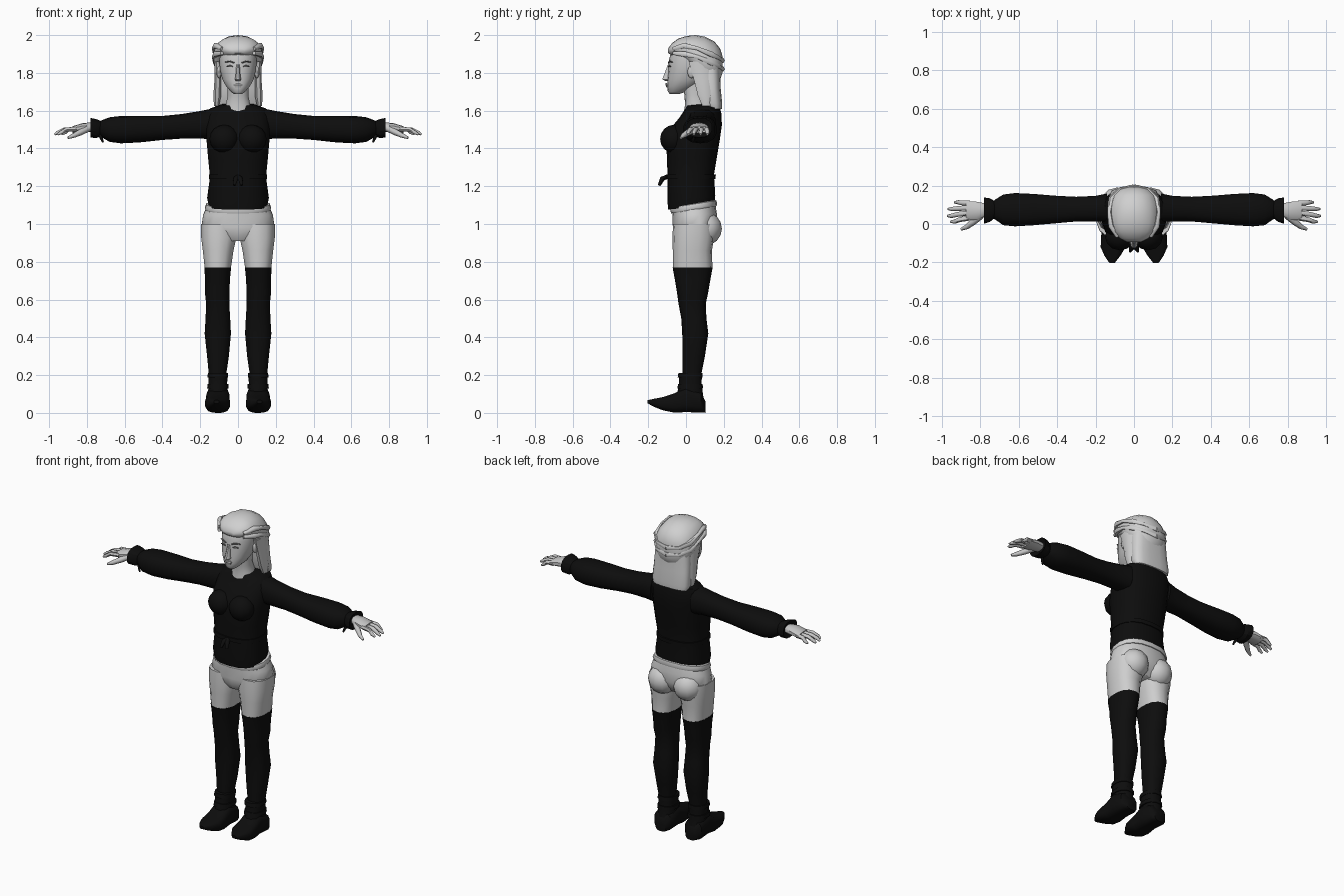
import bpy, bmesh, math
from mathutils import Vector


def material(name, v):
    m = bpy.data.materials.new(name)
    m.diffuse_color = (v, v, v, 1)
    return m


BLACK = material("black cloth", 0.004)
SKIN = material("skin grey", 0.56)
HAIR = material("hair grey", 0.63)
PANTS = material("pants grey", 0.62)
DARK = material("feature grey", 0.12)


def finish(name, bm, mat, mirror, angle):
    bmesh.ops.recalc_face_normals(bm, faces=bm.faces)
    me = bpy.data.meshes.new(name)
    bm.to_mesh(me)
    bm.free()
    me.materials.append(mat)
    ob = bpy.data.objects.new(name, me)
    bpy.context.collection.objects.link(ob)
    bpy.ops.object.select_all(action='DESELECT')
    bpy.context.view_layer.objects.active = ob
    ob.select_set(True)
    bpy.ops.object.shade_smooth_by_angle(angle=math.radians(angle))
    if mirror:
        mod = ob.modifiers.new("mirror", 'MIRROR')
        mod.use_mirror_merge = False
    return ob


def skin_rings(name, rings, mat, mirror, angle):
    bm = bmesh.new()
    rows = [[bm.verts.new(p) for p in r] for r in rings]
    n = len(rows[0])
    for a, b in zip(rows, rows[1:]):
        for i in range(n):
            j = (i + 1) % n
            bm.faces.new((a[i], a[j], b[j], b[i]))
    bm.faces.new(rows[0])
    bm.faces.new(rows[-1])
    return finish(name, bm, mat, mirror, angle)


def loft(name, axis, sections, mat, mirror=False, n=14, p=2.4, tilt=0, angle=45):
    """Sections: position on axis, then min/max on each of the other two axes."""
    rings = []
    for s, a0, a1, b0, b1 in sections:
        ring = []
        for i in range(n):
            t = 2 * math.pi * (i + 0.5) / n
            c, d = math.cos(t), math.sin(t)
            u = (a0 + a1) / 2 + (a1 - a0) / 2 * math.copysign(abs(c) ** (2 / p), c)
            v = (b0 + b1) / 2 + (b1 - b0) / 2 * math.copysign(abs(d) ** (2 / p), d)
            q = {'x': (s, u, v), 'y': (u, s, v), 'z': (u, v, s + tilt * (v - 0.04))}[axis]
            ring.append(q)
        rings.append(ring)
    return skin_rings(name, rings, mat, mirror, angle)


def tube(name, path, mat, mirror=True, n=6):
    """Path points: x, y, z, radius."""
    pts = [Vector(q[:3]) for q in path]
    rings = []
    for k, c in enumerate(pts):
        d = pts[min(k + 1, len(pts) - 1)] - pts[max(k - 1, 0)]
        rot = d.to_track_quat('Z', 'Y')
        r = path[k][3]
        rings.append([c + rot @ Vector((r * math.cos(2 * math.pi * i / n),
                                        r * math.sin(2 * math.pi * i / n), 0)) for i in range(n)])
    return skin_rings(name, rings, mat, mirror, 60)


def blob(name, centre, size, mat, mirror=True):
    bm = bmesh.new()
    bmesh.ops.create_uvsphere(bm, u_segments=12, v_segments=8, radius=1)
    for v in bm.verts:
        v.co = Vector([c + s * q for c, s, q in zip(centre, size, v.co)])
    return finish(name, bm, mat, mirror, 50)


def sym(z, w, y0, y1):
    return (z, -w, w, y0, y1)


# Shirt and vest
loft("shirt_torso", 'z', [sym(1.09, .155, -.095, .15), sym(1.14, .165, -.098, .155),
     sym(1.25, .15, -.098, .148), sym(1.35, .16, -.1, .165), sym(1.44, .168, -.105, .18),
     sym(1.51, .17, -.09, .19), sym(1.57, .168, -.035, .187), sym(1.605, .15, -.01, .18),
     sym(1.63, .085, .0, .14)], BLACK, n=18, tilt=.1)
blob("bust", (.073, -.065, 1.45), (.078, .072, .075), BLACK)
loft("belt", 'z', [sym(1.238, .156, -.106, .156), sym(1.262, .156, -.106, .158)], BLACK, n=18)
tube("belt_knot", [(0, -.1, 1.25, .012), (.012, -.125, 1.24, .014), (.02, -.142, 1.205, .008)], BLACK)
loft("sleeve", 'x', [(.14, .01, .16, 1.45, 1.61), (.2, .012, .148, 1.452, 1.598),
     (.3, .012, .143, 1.452, 1.582), (.4, .003, .148, 1.445, 1.572), (.52, -.008, .158, 1.432, 1.573),
     (.62, -.014, .163, 1.427, 1.572), (.68, -.008, .155, 1.435, 1.565),
     (.72, .02, .13, 1.458, 1.55), (.735, .03, .118, 1.468, 1.54)], BLACK, True)
loft("cuff_ruffle", 'x', [(.725, .03, .12, 1.465, 1.545), (.75, .01, .135, 1.455, 1.555),
     (.782, .0, .14, 1.458, 1.562), (.77, .03, .115, 1.475, 1.54)], BLACK, True, angle=25)
tube("cuff_tie", [(.735, .05, 1.475, .009), (.722, .04, 1.452, .008), (.715, .035, 1.432, .005)], BLACK)

# Hands
loft("palm", 'x', [(.74, .045, .105, 1.488, 1.53), (.78, .035, .11, 1.487, 1.537),
     (.82, .02, .118, 1.485, 1.535), (.875, .02, .122, 1.482, 1.518)], SKIN, True, n=10)
for i, (y0, y1, reach) in enumerate([(.032, .012, .955), (.058, .042, .972),
                                     (.084, .078, .968), (.108, .113, .935)]):
    mid = (.865 + reach) / 2
    tube(f"finger_{i + 1}", [(.855, y0, 1.502, .014), (mid, (y0 + y1) / 2, 1.5, .0125),
         (reach - .02, y1, 1.485, .011), (reach, y1, 1.474, .006)], SKIN)
tube("thumb", [(.795, .045, 1.505, .018), (.835, .012, 1.485, .017),
     (.87, -.015, 1.468, .013), (.9, -.028, 1.456, .007)], SKIN)

# Pants
loft("pelvis", 'z', [sym(.915, .09, -.045, .12), sym(.95, .16, -.066, .15),
     sym(.99, .196, -.07, .165), sym(1.05, .186, -.071, .163), sym(1.1, .163, -.075, .155)],
     PANTS, n=18, p=2.3, tilt=.06)
blob("buttock", (.088, .1, .975), (.09, .09, .09), PANTS)
loft("pants_leg", 'z', [(.768, .036, .178, -.069, .14), (.86, .022, .188, -.07, .137),
     (.93, .006, .197, -.072, .15), (1.0, .006, .197, -.068, .15)], PANTS, True)
loft("waistband", 'z', [sym(1.075, .172, -.078, .162), sym(1.085, .177, -.082, .165),
     sym(1.105, .17, -.08, .161), sym(1.11, .15, -.07, .15)], PANTS, n=18, tilt=.16)

# Stockings and boots
loft("stocking", 'z', [(.08, .07, .15, -.015, .085), (.2, .062, .155, -.018, .08),
     (.3, .047, .165, -.018, .1), (.42, .036, .178, -.02, .118), (.5, .04, .173, -.025, .108),
     (.58, .045, .17, -.04, .105), (.64, .043, .177, -.048, .118), (.7, .042, .175, -.058, .128),
     (.771, .035, .18, -.071, .141)], BLACK, True)
loft("boot_shaft", 'z', [(.04, .05, .165, -.05, .1), (.1, .053, .16, -.05, .092),
     (.15, .057, .157, -.038, .084), (.195, .053, .158, -.038, .086)], BLACK, True, n=12)
for i, (z, g) in enumerate([(.14, .008), (.2, .006)]):
    loft(f"boot_strap_{i + 1}", 'z', [(z - .012, .057 - g, .157 + g, -.04 - g, .084 + g),
         (z + .012, .057 - g, .155 + g, -.036 - g, .082 + g)], BLACK, True, n=12)
loft("boot_foot", 'y', [(.104, .07, .14, .0, .06), (.08, .048, .168, .0, .11),
     (.0, .045, .168, .003, .14), (-.06, .043, .172, .0, .105), (-.12, .042, .175, .012, .085),
     (-.165, .07, .155, .03, .076), (-.203, .1, .128, .05, .068)], BLACK, True, n=12, p=3.2)

# Head and face
loft("neck", 'z', [sym(1.58, .085, -.015, .13), sym(1.63, .066, -.005, .115),
     sym(1.68, .056, -.008, .1), sym(1.75, .056, -.02, .1)], SKIN)
loft("head", 'z', [sym(1.688, .022, -.085, -.035), sym(1.7, .038, -.096, .0),
     sym(1.73, .064, -.1, .06), sym(1.765, .084, -.098, .1), sym(1.82, .097, -.094, .13),
     sym(1.87, .1, -.09, .14), sym(1.92, .095, -.077, .14), sym(1.97, .06, -.03, .1)],
     SKIN, n=18, p=2.2)
loft("nose", 'z', [sym(1.757, .012, -.108, -.08), sym(1.765, .019, -.128, -.08),
     sym(1.78, .014, -.122, -.08), sym(1.845, .009, -.096, -.08)], SKIN, n=8, p=2)
loft("upper_lip", 'z', [sym(1.737, .024, -.108, -.085), sym(1.746, .018, -.109, -.085)], SKIN, n=8)
loft("lower_lip", 'z', [sym(1.722, .016, -.104, -.085), sym(1.735, .022, -.108, -.085)], SKIN, n=8)
loft("mouth_line", 'z', [sym(1.7345, .025, -.1085, -.085), sym(1.7375, .025, -.1085, -.085)], DARK, n=8)
tube("eye_line", [(.026, -.091, 1.832, .003), (.042, -.0885, 1.837, .006), (.06, -.081, 1.833, .003)], DARK)
tube("eyebrow", [(.02, -.092, 1.853, .004), (.042, -.088, 1.861, .004), (.068, -.072, 1.857, .003)], DARK)
blob("ear", (.1, .03, 1.805), (.012, .022, .034), SKIN)

# Hair cap, hanging length, side locks and braids
loft("hair_cap", 'y', [(-.094, -.035, .035, 1.905, 1.93), (-.075, -.075, .075, 1.89, 1.957),
     (-.04, -.105, .105, 1.875, 1.982), (.0, -.12, .12, 1.85, 1.995), (.05, -.128, .128, 1.79, 2.0),
     (.1, -.13, .13, 1.74, 1.992), (.15, -.115, .115, 1.73, 1.966), (.18, -.08, .08, 1.76, 1.93),
     (.193, -.035, .035, 1.8, 1.89)], HAIR, n=18, p=2.1)
loft("hair_back", 'z', [sym(1.61, .118, .115, .19), sym(1.64, .128, .095, .192),
     sym(1.72, .122, .085, .184), sym(1.8, .118, .07, .182), sym(1.88, .105, .05, .18)],
     HAIR, n=16, p=2.8)
loft("hair_side_lock", 'z', [(1.625, .1, .128, .085, .13), (1.68, .088, .132, .06, .14),
     (1.76, .088, .126, .04, .13), (1.86, .09, .124, .01, .12)], HAIR, True, n=8)
for k, dz in enumerate((0, .045)):
    path = [(.085, -.066, 1.905 + dz * .5), (.118, -.01, 1.9 + dz), (.128, .06, 1.885 + dz),
            (.118, .13, 1.855 + dz), (.075, .18, 1.83 + dz), (0, .19, 1.82 + dz)]
    tube(f"hair_braid_{k + 1}", [(*q, (.011, .016)[i % 2]) for i, q in enumerate(path)], HAIR)
